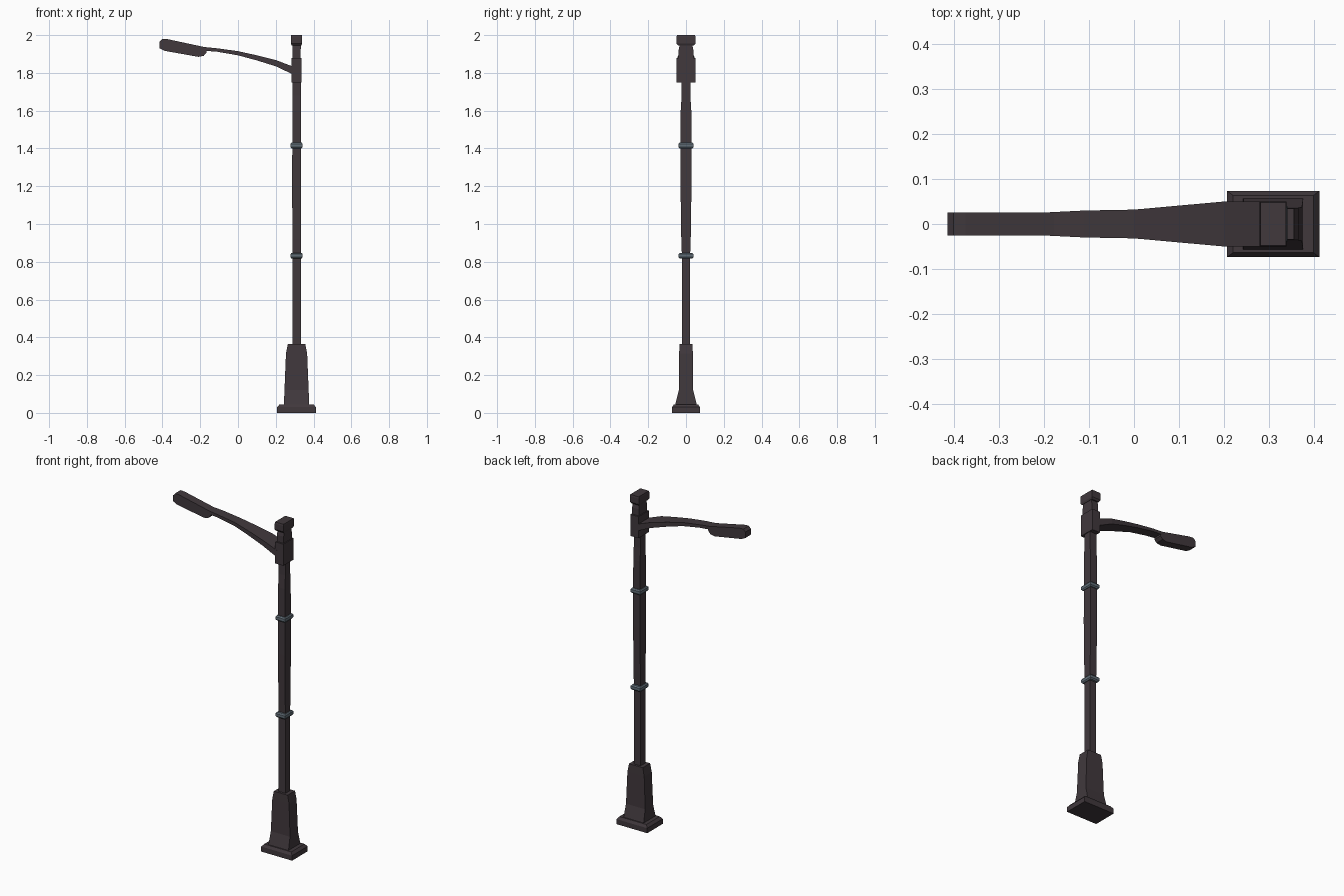
import bpy, bmesh

if "Cube" in bpy.data.objects:
    bpy.data.objects.remove(bpy.data.objects["Cube"])

PX = 0.31  # pole centre in x


def material(name, rgb):
    m = bpy.data.materials.new(name)
    m.diffuse_color = (*rgb, 1)
    m.use_nodes = True
    m.node_tree.nodes["Principled BSDF"].inputs["Base Color"].default_value = m.diffuse_color
    return m


DARK = material("dark_painted_metal", (0.052, 0.040, 0.046))
STEEL = material("blue_grey_steel", (0.12, 0.155, 0.185))


def finish(name, bm, mat):
    bmesh.ops.recalc_face_normals(bm, faces=bm.faces)
    me = bpy.data.meshes.new(name)
    bm.to_mesh(me)
    bm.free()
    me.materials.append(mat)
    ob = bpy.data.objects.new(name, me)
    bpy.context.collection.objects.link(ob)
    return ob


def skin(name, loops, mat):
    """Join a row of four-point cross-sections and cap both ends."""
    bm = bmesh.new()
    rows = [[bm.verts.new(p) for p in lp] for lp in loops]
    for a, b in zip(rows, rows[1:]):
        for i in range(4):
            j = (i + 1) % 4
            bm.faces.new((a[i], a[j], b[j], b[i]))
    bm.faces.new(rows[0])
    bm.faces.new(rows[-1])
    return finish(name, bm, mat)


def tower(name, sections, mat=DARK, cx=PX):
    """Stack rectangles given as (z, half width x, half width y)."""
    return skin(name, [[(cx - w, -d, z), (cx + w, -d, z), (cx + w, d, z), (cx - w, d, z)]
                       for z, w, d in sections], mat)


# Foot plate and tapered pedestal
tower("foot_plate", [(0, .103, .074), (.03, .103, .074), (.045, .09, .064)])
tower("pedestal", [(.04, .067, .058), (.12, .064, .038), (.315, .056, .036), (.365, .046, .035)])

# Slim pole, slightly thicker in its middle stretch
tower("pole", [(.36, .0225, .022), (.84, .0225, .022), (.92, .0225, .025),
               (1.2, .023, .029), (1.6, .0225, .028), (1.68, .0225, .023), (1.76, .0225, .023)])

# Two bevelled steel bands
for label, z in (("lower", .832), ("upper", 1.416)):
    tower(label + "_band", [(z - .015, .027, .034), (z - .008, .032, .04),
                            (z + .008, .032, .04), (z + .015, .027, .034)], STEEL)

# Arm collar, neck and cap
tower("arm_collar", [(1.75, .027, .049), (1.88, .027, .049)])
tower("neck", [(1.87, .022, .039), (1.92, .022, .039), (1.95, .023, .033)])
tower("cap", [(1.945, .025, .042), (1.955, .03, .05), (1.99, .03, .05), (2.0, .028, .048)])

# Curved arm: (x, bottom z, top z, half width y)
ARM = [(.295, 1.79, 1.832, .05), (.2, 1.835, 1.868, .05), (.1, 1.866, 1.893, .041),
       (0, 1.893, 1.915, .032), (-.11, 1.912, 1.93, .03), (-.19, 1.918, 1.938, .026)]
skin("arm", [[(x, -d, lo), (x, d, lo), (x, d, hi), (x, -d, hi)] for x, lo, hi, d in ARM], DARK)

# Lamp head: side profile extruded across y
HEAD = [(-.415, 1.965), (-.402, 1.98), (-.375, 1.979), (-.165, 1.934), (-.167, 1.906),
        (-.182, 1.89), (-.21, 1.885), (-.39, 1.917), (-.415, 1.93)]
bm = bmesh.new()
face = bm.faces.new([bm.verts.new((x, -.026, z)) for x, z in HEAD])
side = bmesh.ops.extrude_face_region(bm, geom=[face])
bmesh.ops.translate(bm, vec=(0, .052, 0),
                    verts=[v for v in side["geom"] if isinstance(v, bmesh.types.BMVert)])
finish("lamp_head", bm, DARK)
